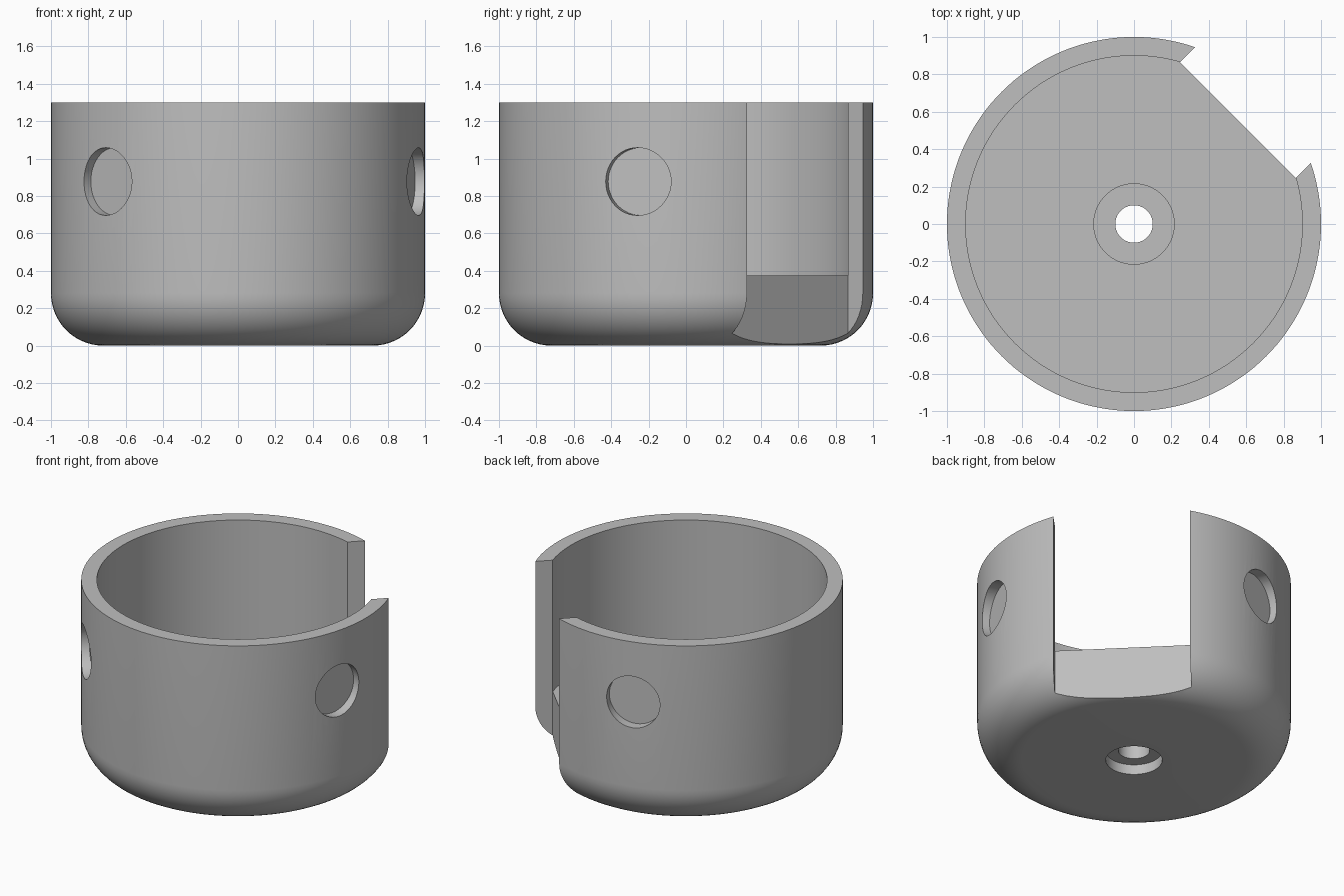
import bpy, bmesh, math
from mathutils import Matrix, Vector

if "Cube" in bpy.data.objects:
    bpy.data.objects.remove(bpy.data.objects["Cube"])

grey = bpy.data.materials.new("plain_grey")
grey.diffuse_color = (0.52, 0.52, 0.52, 1)
grey.use_nodes = True
grey.node_tree.nodes["Principled BSDF"].inputs["Base Color"].default_value = grey.diffuse_color


def make_object(name, bm):
    bmesh.ops.recalc_face_normals(bm, faces=bm.faces)
    mesh = bpy.data.meshes.new(name)
    bm.to_mesh(mesh)
    bm.free()
    mesh.materials.append(grey)
    obj = bpy.data.objects.new(name, mesh)
    bpy.context.collection.objects.link(obj)
    return obj


def lathe(name, profile, steps):
    """Revolve a closed (radius, z) profile around the z axis."""
    bm = bmesh.new()
    rings = []
    for i in range(steps):
        a = 2 * math.pi * i / steps
        rings.append([bm.verts.new((r * math.cos(a), r * math.sin(a), z)) for r, z in profile])
    n = len(profile)
    for i in range(steps):
        p, q = rings[i], rings[(i + 1) % steps]
        for j in range(n):
            k = (j + 1) % n
            bm.faces.new((p[j], q[j], q[k], p[k]))
    return make_object(name, bm)


def cut(target, cutter):
    """Subtract the cutter, then remove it."""
    mod = target.modifiers.new("cut", 'BOOLEAN')
    mod.operation = 'DIFFERENCE'
    mod.solver = 'EXACT'
    mod.object = cutter
    bpy.context.view_layer.objects.active = target
    bpy.ops.object.modifier_apply(modifier=mod.name)
    bpy.data.objects.remove(cutter)


# cup body: rounded base, thick floor, stepped centre hole
FILLET = 0.28
profile = [(0.18, 0)]
for i in range(15):
    a = math.pi / 2 * i / 14
    profile.append((1 - FILLET + FILLET * math.sin(a), FILLET - FILLET * math.cos(a)))
profile += [(1, 1.3), (0.9, 1.3), (0.9, 0.375), (0.215, 0.375),
            (0.215, 0.305), (0.1, 0.305), (0.1, 0.07), (0.18, 0.07)]
cup = lathe("cup_body", profile, 144)

# side slot facing the back right
bm = bmesh.new()
bmesh.ops.create_cube(bm, size=1, matrix=Matrix.Rotation(math.radians(45), 4, 'Z')
                      @ Matrix.Translation((0.786 + 0.25, 0, 0.7))
                      @ Matrix.Diagonal((0.5, 0.876, 2, 1)))
cut(cup, make_object("slot_cutter", bm))

# three shallow round pockets, 120 degrees apart
for angle in (105, 225, 345):
    bm = bmesh.new()
    bmesh.ops.create_cone(bm, cap_ends=True, segments=48, radius1=0.181, radius2=0.181, depth=0.2,
                          matrix=Matrix.Rotation(math.radians(angle), 4, 'Z')
                          @ Matrix.Translation((0.932 + 0.1, 0, 0.877))
                          @ Matrix.Rotation(math.pi / 2, 4, 'Y'))
    cut(cup, make_object("pocket_cutter", bm))

cup.data.shade_smooth()
cup.data.set_sharp_from_angle(angle=math.radians(30))
